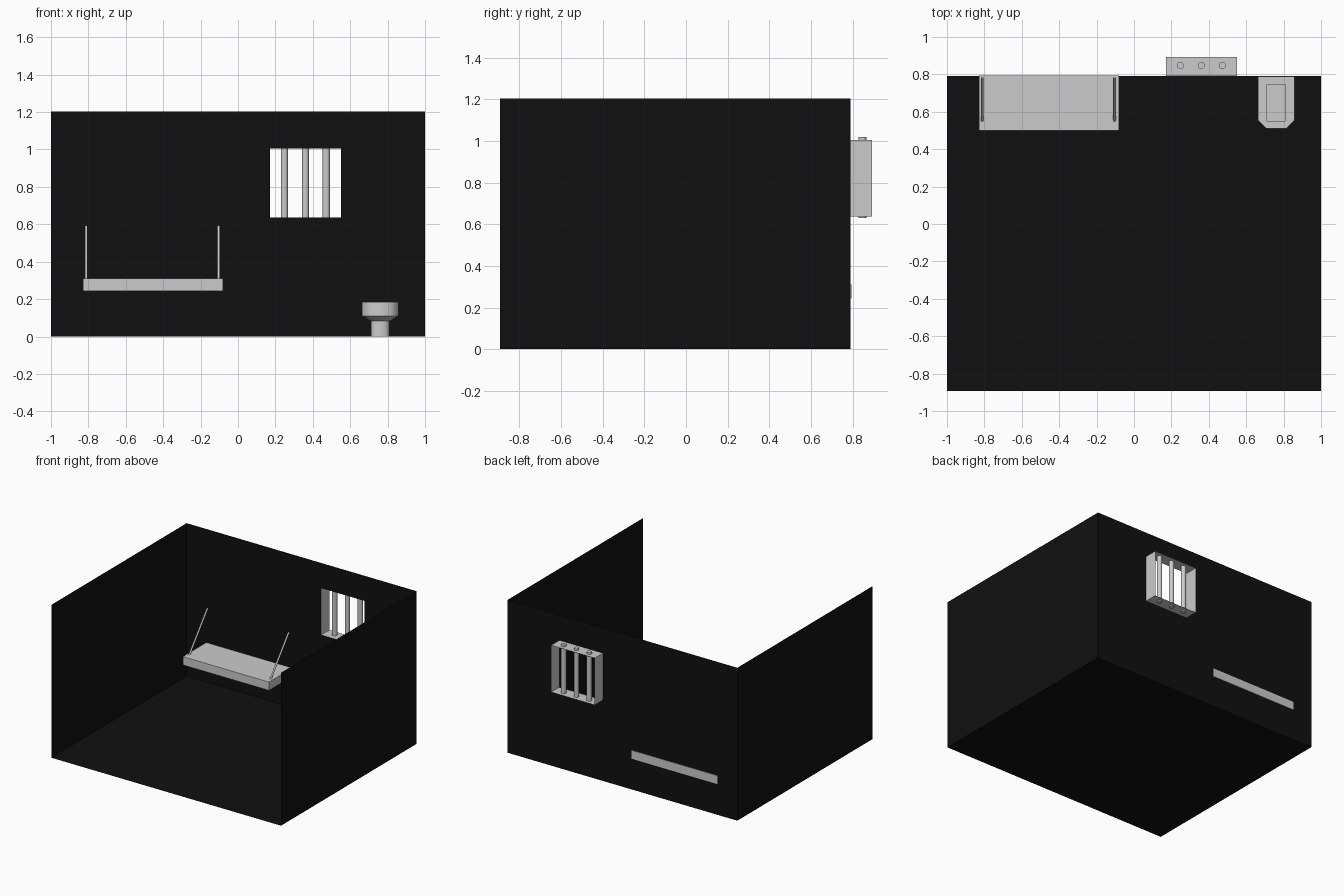
import bpy, bmesh
from mathutils import Vector

if "Cube" in bpy.data.objects:
    bpy.data.objects.remove(bpy.data.objects["Cube"])

black = bpy.data.materials.new("dark_wall")
black.diffuse_color = (0.005, 0.005, 0.005, 1)
black.use_nodes = True
black.node_tree.nodes["Principled BSDF"].inputs["Base Color"].default_value = black.diffuse_color


def finish(name, bm, mat=None, weld=True, smooth=None):
    if weld:
        bmesh.ops.remove_doubles(bm, verts=bm.verts, dist=1e-4)
    bmesh.ops.recalc_face_normals(bm, faces=bm.faces)
    me = bpy.data.meshes.new(name)
    bm.to_mesh(me)
    bm.free()
    ob = bpy.data.objects.new(name, me)
    bpy.context.collection.objects.link(ob)
    if mat:
        me.materials.append(mat)
    if smooth:
        bpy.context.view_layer.objects.active = ob
        ob.select_set(True)
        bpy.ops.object.shade_smooth_by_angle(angle=smooth)
        ob.select_set(False)
    return ob


def quad(bm, *pts):
    bm.faces.new([bm.verts.new(p) for p in pts])


def rod(name, a, b, r, sides):
    a, b = Vector(a), Vector(b)
    bpy.ops.mesh.primitive_cylinder_add(vertices=sides, radius=r, depth=(b - a).length,
                                        location=(a + b) / 2)
    ob = bpy.context.object
    ob.name = name
    ob.rotation_euler = (b - a).to_track_quat('Z', 'Y').to_euler()
    bpy.ops.object.shade_smooth_by_angle()


# cell shell: thin floor, two side walls, back wall with a window opening
F, B, H = -0.893, 0.79, 1.204
X0, X1, Z0, Z1 = 0.17, 0.55, 0.637, 1.006
bm = bmesh.new()
quad(bm, (-1, F, 0), (1, F, 0), (1, B, 0), (-1, B, 0))
for x in (-1, 1):
    quad(bm, (x, F, 0), (x, B, 0), (x, B, H), (x, F, H))
xs, zs = (-1, X0, X1, 1), (0, Z0, Z1, H)
for i in range(3):
    for j in range(3):
        if (i, j) != (1, 1):
            quad(bm, (xs[i], B, zs[j]), (xs[i + 1], B, zs[j]),
                 (xs[i + 1], B, zs[j + 1]), (xs[i], B, zs[j + 1]))
finish("cell_walls", bm, black)

# window sleeve, open front and back
bm = bmesh.new()
ring = [(X0, Z0), (X1, Z0), (X1, Z1), (X0, Z1)]
for (xa, za), (xb, zb) in zip(ring, ring[1:] + ring[:1]):
    quad(bm, (xa, B, za), (xb, B, zb), (xb, 0.893, zb), (xa, 0.893, za))
finish("window_frame", bm)

# window bars
for i in range(3):
    x = 0.248 + i * 0.112
    rod(f"window_bar_{i + 1}", (x, 0.848, 0.63), (x, 0.848, 1.02), 0.019, 32)

# bunk slab
bm = bmesh.new()
bmesh.ops.create_cube(bm, size=1)
bmesh.ops.scale(bm, vec=(0.75, 0.295, 0.066), verts=bm.verts)
bmesh.ops.translate(bm, vec=(-0.455, 0.647, 0.277), verts=bm.verts)
finish("bunk", bm)

# bunk support rods running up to the wall
for side, x in (("left", -0.812), ("right", -0.104)):
    rod(f"bunk_rod_{side}", (x, 0.552, 0.305), (x, 0.782, 0.59), 0.007, 16)

# toilet: stacked rings (z, half width, front y, back y, front chamfer)
sections = [(0, 0.05, 0.575, 0.735, 0.022), (0.082, 0.05, 0.575, 0.735, 0.022),
            (0.11, 0.098, 0.51, 0.789, 0.045), (0.185, 0.098, 0.51, 0.789, 0.045),
            (0.185, 0.05, 0.55, 0.745, 0.001), (0.13, 0.05, 0.55, 0.745, 0.001)]
bm = bmesh.new()
rings = []
for z, w, f, b, c in sections:
    prof = [(-w, b), (-w, f + c), (-w + c, f), (w - c, f), (w, f + c), (w, b)]
    rings.append([bm.verts.new((0.76 + x, y, z)) for x, y in prof])
for lo, hi in zip(rings, rings[1:]):
    for i in range(6):
        k = (i + 1) % 6
        bm.faces.new((lo[i], lo[k], hi[k], hi[i]))
bm.faces.new(rings[0])
bm.faces.new(rings[-1])
finish("toilet", bm, smooth=1.0)
